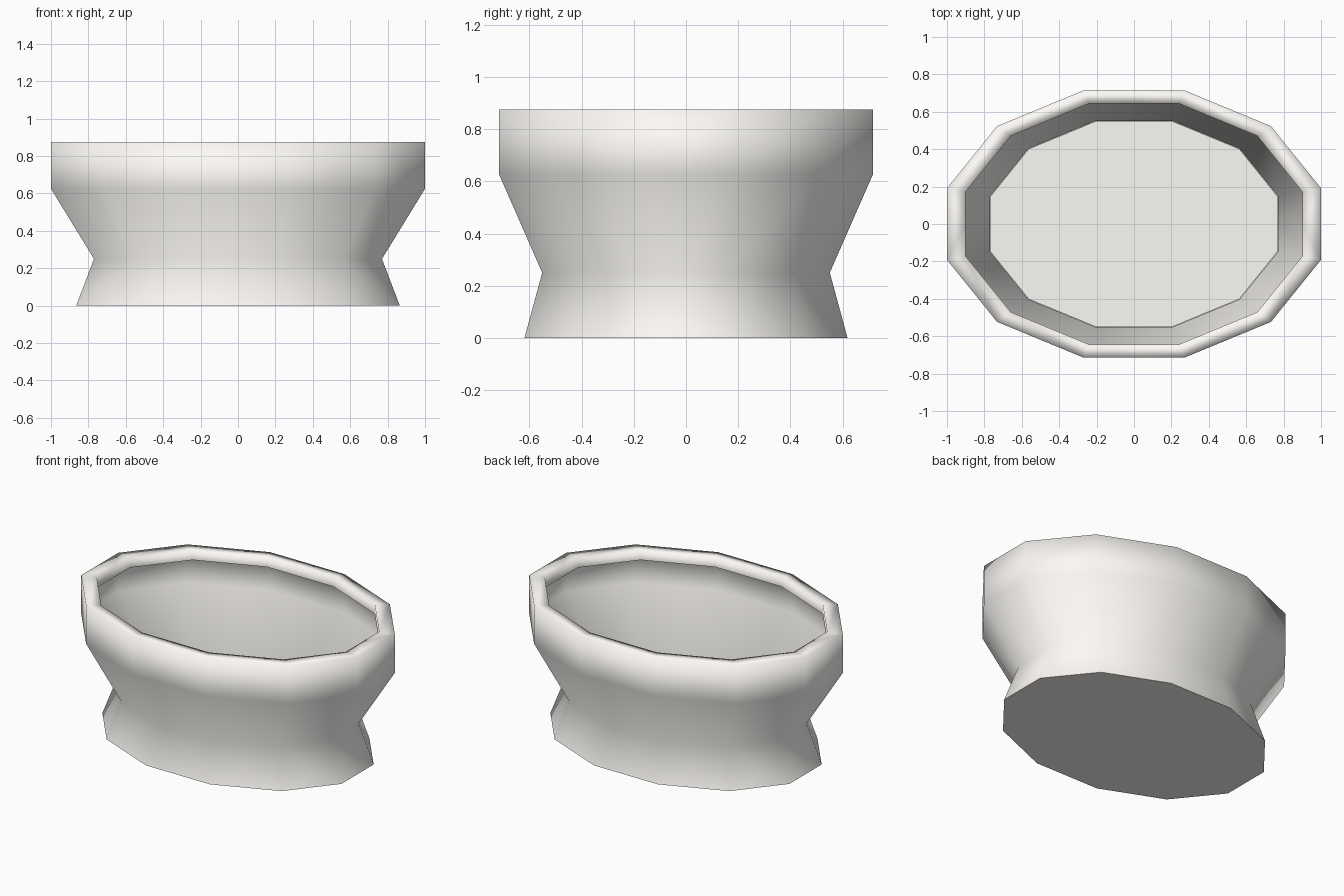
import bpy, bmesh
from math import cos, sin, pi, radians

if "Cube" in bpy.data.objects:
    bpy.data.objects.remove(bpy.data.objects["Cube"])

RX, RY = 1.0 / cos(pi / 12), 0.715 / cos(pi / 12)

# (scale, height): thin shell from base to collar, then the folded-in lip
PROFILE = [(0.865, 0), (0.77, 0.25), (1, 0.625), (1, 0.875),
           (0.9, 0.875), (0.9, 0.8125)]
FLOOR = (0.768, 0.25)

# One quadrant of a twelve-sided oval, with the end edges cut at the mirror planes
corners = [(RX * cos(radians(a)), RY * sin(radians(a))) for a in (15, 45, 75)]
OUTLINE = [(corners[0][0], 0)] + corners + [(0, corners[2][1])]
N = len(OUTLINE) - 1

bm = bmesh.new()


def ring(s, z):
    return [bm.verts.new((x * s, y * s, z)) for x, y in OUTLINE]


# Foot, flared body, collar, flat rim and short inner lip
rings = [ring(s, z) for s, z in PROFILE]
for k, (low, high) in enumerate(zip(rings, rings[1:])):
    for i in range(N):
        j = i + 1
        if k == 3:
            # the rim is split into triangles
            bm.faces.new((low[i], low[j], high[i]))
            bm.faces.new((high[i], low[j], high[j]))
        else:
            bm.faces.new((low[i], low[j], high[j], high[i]))

# Underside and inner floor
bm.faces.new(rings[0][::-1] + [bm.verts.new((0, 0, 0))])
bm.faces.new(ring(*FLOOR) + [bm.verts.new((0, 0, FLOOR[1]))])

mesh = bpy.data.meshes.new("oval_bowl")
bm.to_mesh(mesh)
bm.free()
bowl = bpy.data.objects.new("oval_bowl", mesh)
bpy.context.collection.objects.link(bowl)
bpy.context.view_layer.objects.active = bowl
bowl.select_set(True)

# Mirror the quadrant to all four sides
mirror = bowl.modifiers.new("mirror", 'MIRROR')
mirror.use_axis = (True, True, False)
mirror.merge_threshold = 0.0005
bpy.ops.object.modifier_apply(modifier="mirror")

# Soft rim, crisp base edge
bpy.ops.object.shade_smooth_by_angle(angle=radians(95))

# Ivory glaze
ivory = bpy.data.materials.new("ivory")
ivory.diffuse_color = (0.99, 0.965, 0.93, 1)
ivory.use_nodes = True
ivory.node_tree.nodes["Principled BSDF"].inputs["Base Color"].default_value = ivory.diffuse_color
bowl.data.materials.append(ivory)
